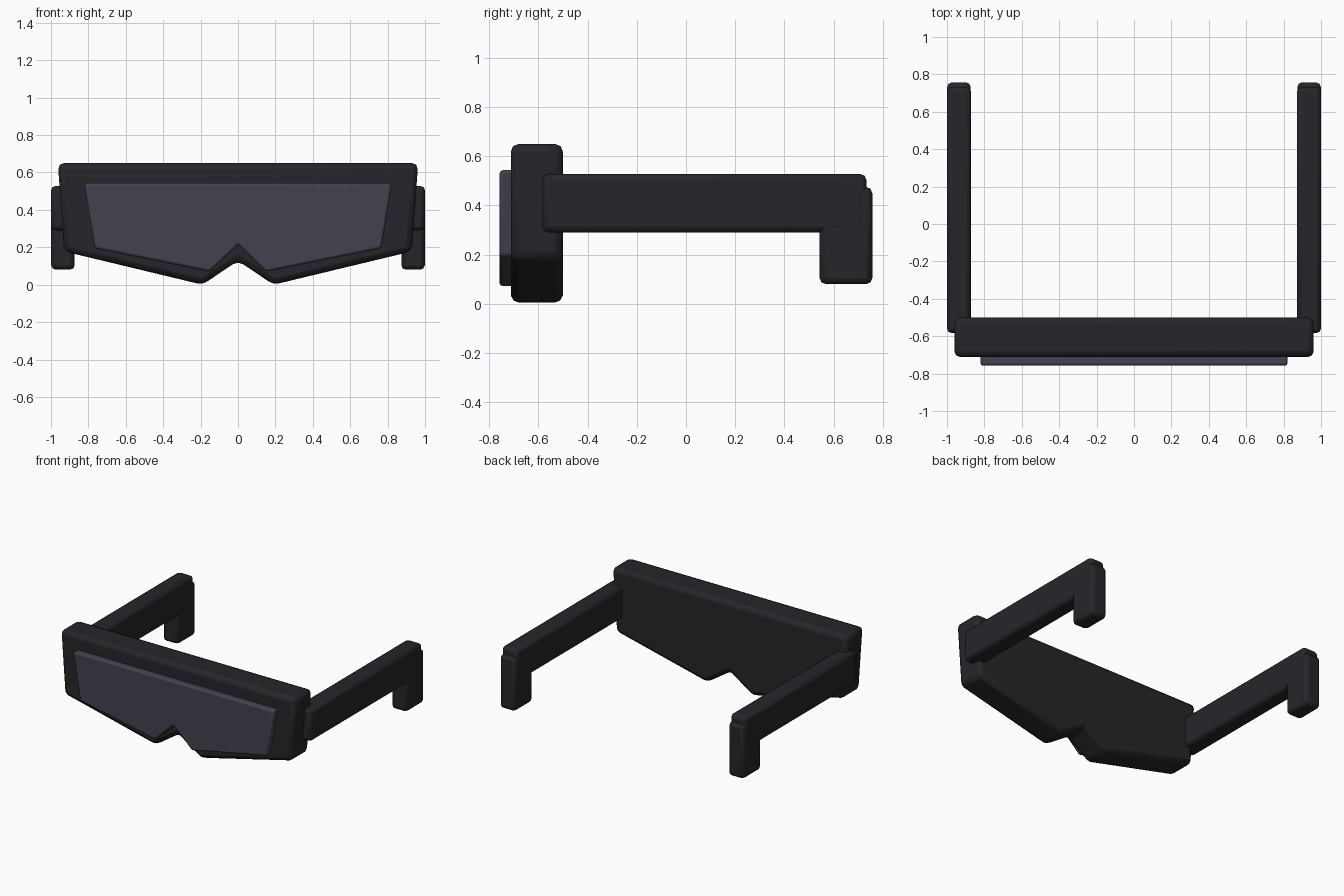
import bpy, bmesh

if "Cube" in bpy.data.objects:
    bpy.data.objects.remove(bpy.data.objects["Cube"])


def material(name, color):
    m = bpy.data.materials.new(name)
    m.diffuse_color = color
    m.use_nodes = True
    m.node_tree.nodes["Principled BSDF"].inputs["Base Color"].default_value = m.diffuse_color
    return m


frame_mat = material("dark_plastic", (0.019, 0.019, 0.024, 1))
lens_mat = material("tinted_lens", (0.062, 0.052, 0.078, 1))


def extrude_profile(name, points, axis, lo, hi, bevel, mat):
    """Extrude a 2D outline along x (points are y,z) or y (points are x,z)."""
    def place(p, d):
        return (d, p[0], p[1]) if axis == "x" else (p[0], d, p[1])

    bm = bmesh.new()
    a = [bm.verts.new(place(p, lo)) for p in points]
    b = [bm.verts.new(place(p, hi)) for p in points]
    n = len(points)
    bm.faces.new(a)
    bm.faces.new(b[::-1])
    for i in range(n):
        j = (i + 1) % n
        bm.faces.new((a[j], a[i], b[i], b[j]))
    bmesh.ops.recalc_face_normals(bm, faces=bm.faces)
    mesh = bpy.data.meshes.new(name)
    bm.to_mesh(mesh)
    bm.free()
    mesh.materials.append(mat)
    obj = bpy.data.objects.new(name, mesh)
    bpy.context.collection.objects.link(obj)
    mod = obj.modifiers.new("rounded_edges", "BEVEL")
    mod.width = bevel
    mod.segments = 2
    mod.limit_method = "ANGLE"
    mod.angle_limit = 0.15
    bpy.ops.object.select_all(action="DESELECT")
    bpy.context.view_layer.objects.active = obj
    obj.select_set(True)
    bpy.ops.object.shade_smooth_by_angle(angle=0.6)
    return obj


def mirrored(half):
    """Close a right-half outline whose last point lies on x = 0."""
    return half + [(-x, z) for x, z in half[-2::-1]]


def box(y0, y1, z0, z1):
    return [(y0, z0), (y1, z0), (y1, z1), (y0, z1)]


# Front frame with the nose notch
extrude_profile("front_frame",
                mirrored([(0.963, 0.65), (0.93, 0.178), (0.19, 0.0), (0, 0.128)]),
                "y", -0.712, -0.5, 0.032, frame_mat)

# Single wide lens standing proud of the frame
extrude_profile("lens",
                mirrored([(0.822, 0.543), (0.767, 0.195), (0.15, 0.07), (0, 0.215)]),
                "y", -0.757, -0.66, 0.012, lens_mat)

# Temple arms and hooked ear tips on both sides
for side, s in (("left", -1), ("right", 1)):
    extrude_profile(side + "_arm", box(-0.583, 0.733, 0.29, 0.528),
                    "x", s * 0.872, s * 1.0, 0.025, frame_mat)
    extrude_profile(side + "_ear_tip", box(0.543, 0.757, 0.08, 0.475),
                    "x", s * 0.873, s * 0.999, 0.025, frame_mat)
